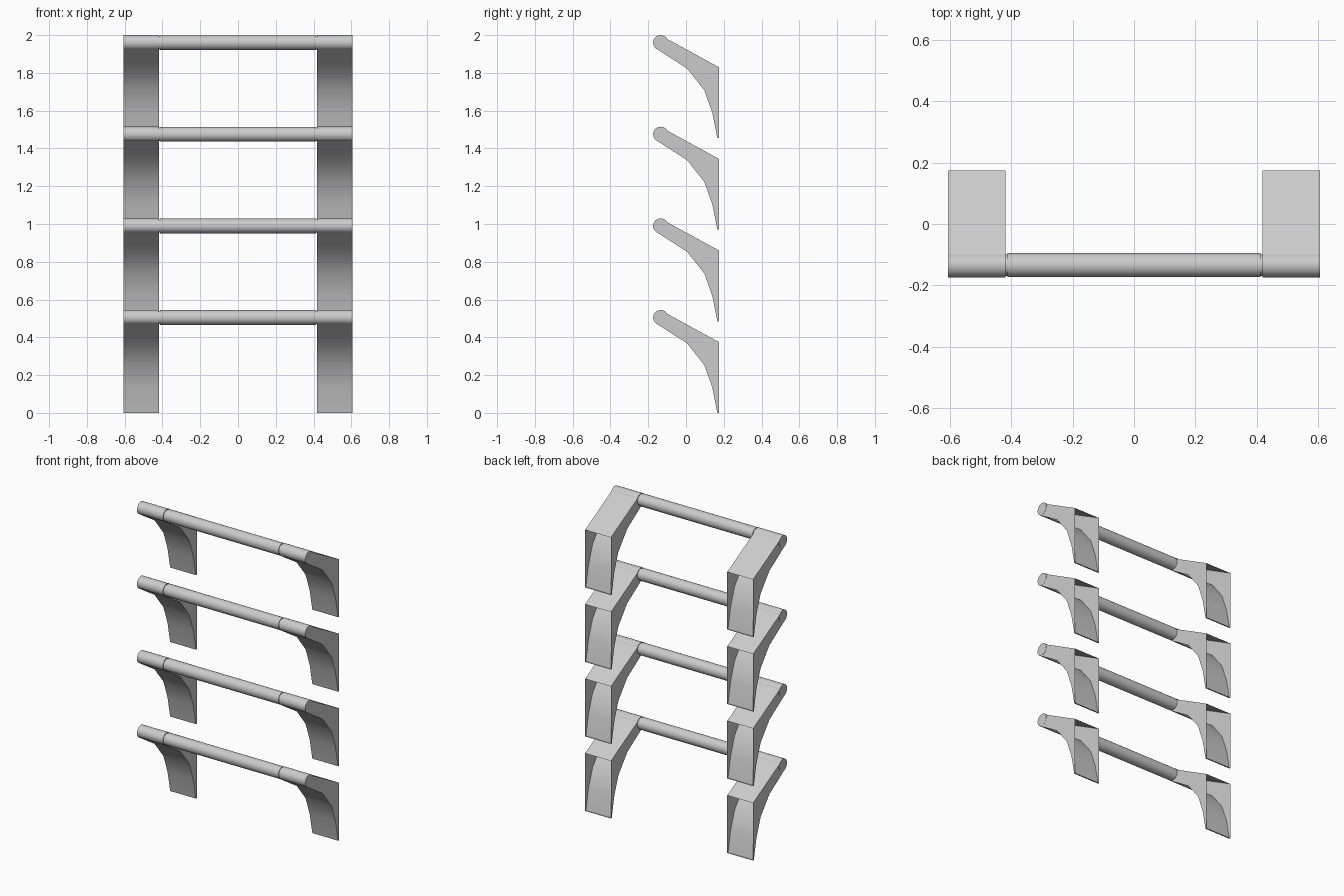
import bpy, bmesh, math
from mathutils import Matrix

if "Cube" in bpy.data.objects:
    bpy.data.objects.remove(bpy.data.objects["Cube"])

SPACING = 0.485          # distance between rungs
AXIS_Y, AXIS_Z = -0.134, 0.505

grey = bpy.data.materials.new("light_grey")
grey.diffuse_color = (0.6, 0.6, 0.6, 1)
grey.use_nodes = True
grey.node_tree.nodes["Principled BSDF"].inputs["Base Color"].default_value = grey.diffuse_color

# Side outline (y, z) of a bracket: sloped top, then the curved underside
PROFILE = [(0.174, 0.0), (0.174, 0.375), (-0.102, 0.526), (-0.150, 0.468),
           (0.006, 0.368), (0.097, 0.253), (0.139, 0.135), (0.166, 0.0)]


def finish(bm, name):
    me = bpy.data.meshes.new(name)
    bm.to_mesh(me)
    bm.free()
    me.materials.append(grey)
    ob = bpy.data.objects.new(name, me)
    bpy.context.collection.objects.link(ob)
    bpy.ops.object.select_all(action='DESELECT')
    ob.select_set(True)
    bpy.context.view_layer.objects.active = ob
    bpy.ops.object.shade_smooth_by_angle(angle=math.radians(30))


def rod(name, x0, x1, radius, z):
    bm = bmesh.new()
    m = Matrix.Translation(((x0 + x1) / 2, AXIS_Y, z)) @ Matrix.Rotation(math.pi / 2, 4, 'Y')
    bmesh.ops.create_cone(bm, cap_ends=True, segments=32, radius1=radius,
                          radius2=radius, depth=abs(x1 - x0), matrix=m)
    finish(bm, name)


def bracket(name, x0, x1, dz):
    bm = bmesh.new()
    a = [bm.verts.new((x0, y, z + dz)) for y, z in PROFILE]
    b = [bm.verts.new((x1, y, z + dz)) for y, z in PROFILE]
    bm.faces.new(a)
    bm.faces.new(b[::-1])
    n = len(PROFILE)
    for i in range(n):
        j = (i + 1) % n
        bm.faces.new((a[j], a[i], b[i], b[j]))
    bmesh.ops.recalc_face_normals(bm, faces=bm.faces[:])
    # open hollow back
    back = [f for f in bm.faces if all(abs(v.co.y - 0.174) < 1e-4 for v in f.verts)]
    bmesh.ops.delete(bm, geom=back, context='FACES_ONLY')
    finish(bm, name)


for i in range(4):
    dz = i * SPACING
    z = AXIS_Z + dz
    rod(f"rung_{i}", -0.412, 0.412, 0.039, z)
    for side, s in (("left", -1), ("right", 1)):
        rod(f"rung_neck_{side}_{i}", s * 0.405, s * 0.43, 0.035, z)
        rod(f"bracket_sleeve_{side}_{i}", s * 0.419, s * 0.606, 0.04, z)
        bracket(f"bracket_{side}_{i}", s * 0.419, s * 0.605, dz)
